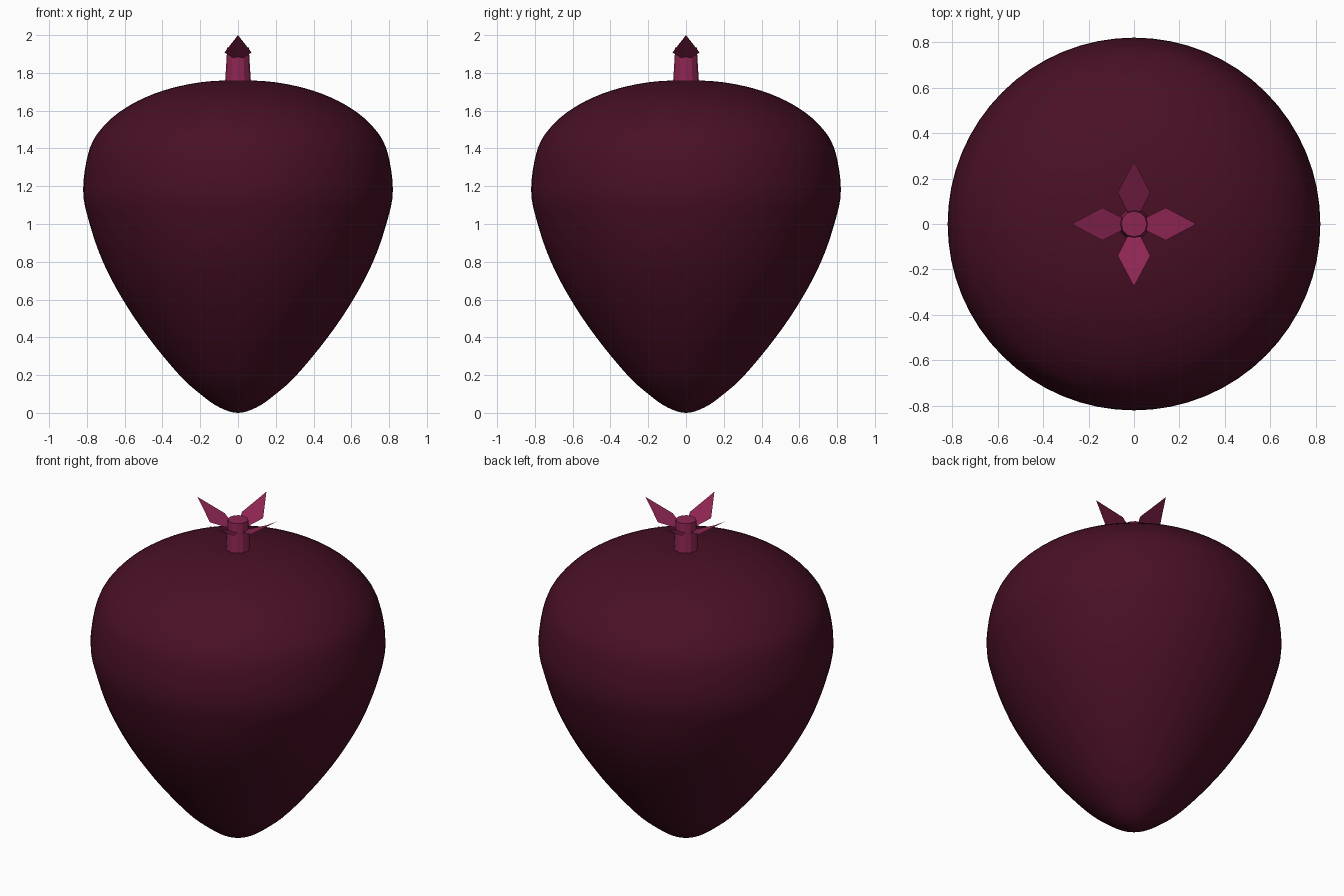
import bpy, bmesh, math
from mathutils import Vector, Matrix

cube = bpy.data.objects.get("Cube")
if cube:
    bpy.data.objects.remove(cube, do_unlink=True)


def material(name, rgb):
    mat = bpy.data.materials.new(name)
    mat.use_nodes = True
    mat.diffuse_color = (*rgb, 1)
    bsdf = mat.node_tree.nodes["Principled BSDF"]
    bsdf.inputs["Base Color"].default_value = (*rgb, 1)
    bsdf.inputs["Roughness"].default_value = 0.7
    return mat


def add_object(name, bm, mat, smooth=False):
    mesh = bpy.data.meshes.new(name)
    bm.to_mesh(mesh)
    bm.free()
    mesh.materials.append(mat)
    for poly in mesh.polygons:
        poly.use_smooth = smooth
    obj = bpy.data.objects.new(name, mesh)
    bpy.context.collection.objects.link(obj)
    return obj


def smooth_profile(points, steps):
    """Catmull-Rom curve through (radius, height) points, level at both poles."""
    pts = [Vector((r, 0, z)) for r, z in points]
    first, last = pts[1].copy(), pts[-2].copy()
    first.x, last.x = -first.x, -last.x
    pts = [first] + pts + [last]
    out = []
    for a, b, c, d in zip(pts, pts[1:], pts[2:], pts[3:]):
        for i in range(steps):
            t = i / steps
            out.append(0.5 * (2 * b + (c - a) * t + (2 * a - 5 * b + 4 * c - d) * t**2
                              + (3 * b - a - 3 * c + d) * t**3))
    out.append(pts[-2])
    return out


dark_skin = material("dark wine skin", (0.066, 0.005, 0.019))
berry_red = material("berry red stem", (0.27, 0.019, 0.085))

# Fruit body: revolved profile, wide near the top and tapering to the base
profile = [(0, 0), (0.1, 0.03), (0.2, 0.1), (0.31, 0.2), (0.475, 0.4),
           (0.61, 0.6), (0.715, 0.8), (0.785, 1.0), (0.82, 1.18), (0.785, 1.4),
           (0.7, 1.53), (0.57, 1.63), (0.4, 1.705), (0.2, 1.75), (0, 1.76)]
bm = bmesh.new()
verts = [bm.verts.new(p) for p in smooth_profile(profile, 4)]
edges = [bm.edges.new(pair) for pair in zip(verts, verts[1:])]
bmesh.ops.spin(bm, geom=verts + edges, axis=(0, 0, 1), cent=(0, 0, 0),
               angle=math.tau, steps=64)
bmesh.ops.remove_doubles(bm, verts=bm.verts, dist=0.0005)
bmesh.ops.recalc_face_normals(bm, faces=bm.faces)
add_object("fruit_body", bm, dark_skin, smooth=True)

# Stem: faceted, slightly tapered stub
bm = bmesh.new()
bmesh.ops.create_cone(bm, cap_ends=True, segments=12, radius1=0.07, radius2=0.057,
                      depth=0.21, matrix=Matrix.Translation((0, 0, 1.83)))
add_object("stem", bm, berry_red)

# Leaves: four pointed, upturned blades around the stem
leaf = [(0.055, -0.03, 1.882), (0.14, -0.072, 1.908), (0.275, 0, 2.0),
        (0.14, 0.072, 1.908), (0.055, 0.03, 1.882)]
for i, side in enumerate(("left", "back", "right", "front")):
    bm = bmesh.new()
    turn = Matrix.Rotation(i * math.pi / 2, 3, "Z")
    bm.faces.new([bm.verts.new(turn @ Vector(p)) for p in leaf])
    add_object(side + "_leaf", bm, berry_red)
